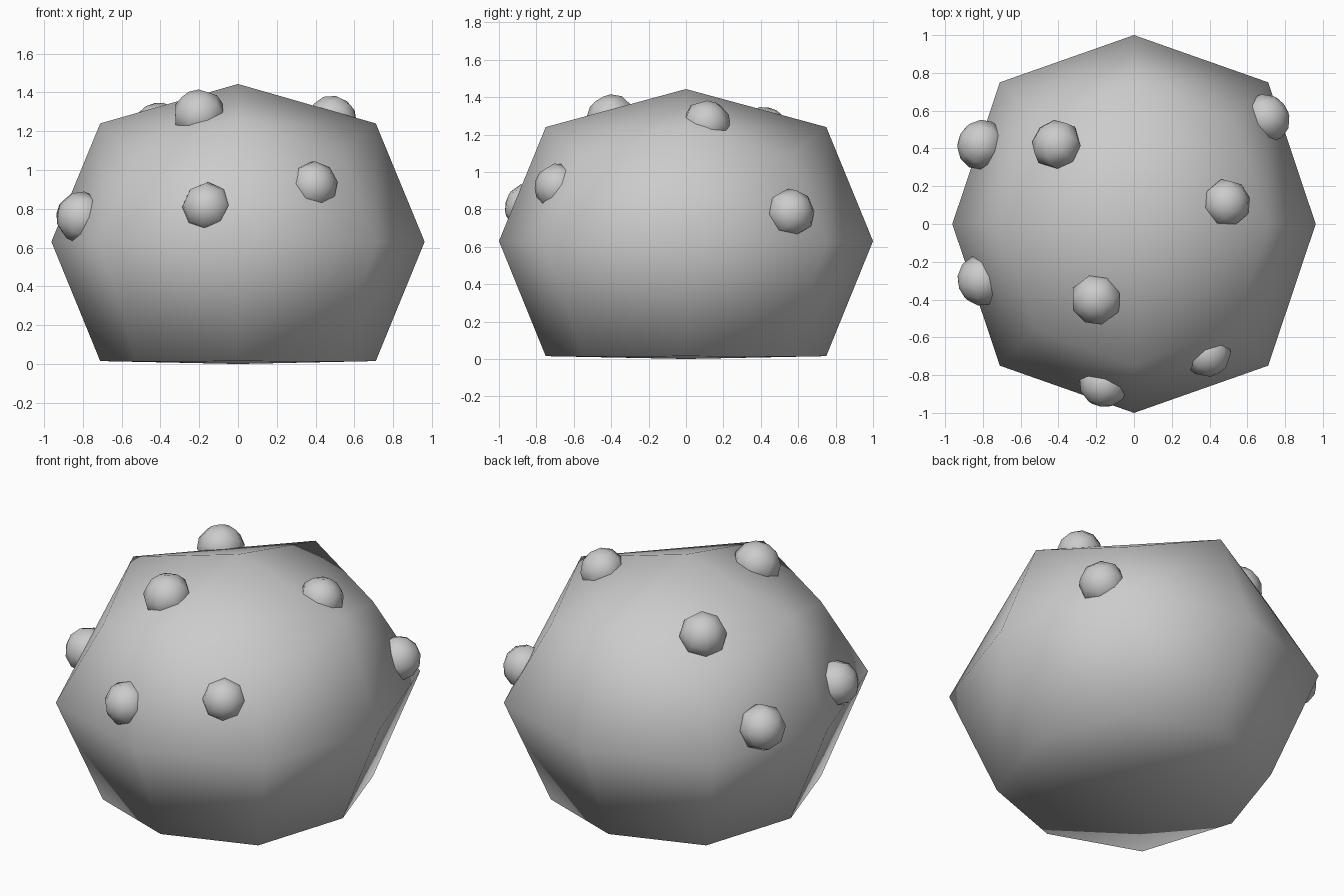
import bpy, bmesh
from mathutils import Vector

if "Cube" in bpy.data.objects:
    bpy.data.objects.remove(bpy.data.objects["Cube"])

MID = 0.63                      # height of the body's widest level


def finish(bm, name):
    bmesh.ops.recalc_face_normals(bm, faces=bm.faces)
    for f in bm.faces:
        f.smooth = True
    mesh = bpy.data.meshes.new(name)
    bm.to_mesh(mesh)
    bm.free()
    ob = bpy.data.objects.new(name, mesh)
    bpy.context.collection.objects.link(ob)
    return ob


# Body: rounded cube of 26 points (face centres, edge midpoints, corners), flattened base
bm = bmesh.new()
FACTOR = {1: 1.0, 2: 0.75, 3: 0.556}
BASE = {1: 0.0, 2: 0.015, 3: 0.012}
for i in (-1, 0, 1):
    for j in (-1, 0, 1):
        for k in (-1, 0, 1):
            n = abs(i) + abs(j) + abs(k)
            if n == 0:
                continue
            f = FACTOR[n]
            sx = 0.962 if n == 1 else 0.947
            z = BASE[n] if k < 0 else MID + 0.813 * f * k
            bm.verts.new((sx * f * i, f * j, z))
bmesh.ops.convex_hull(bm, input=bm.verts)
finish(bm, "body")

# Bumps: small low-poly domes, half sunk and facing outwards: centre and radius
BUMPS = [
    ((0.70, 0.56, 0.78), 0.132),
    ((0.49, 0.11, 1.26), 0.13),
    ((-0.41, 0.42, 1.22), 0.135),
    ((-0.81, 0.42, 0.76), 0.135),
    ((-0.20, -0.40, 1.285), 0.138),
    ((-0.81, -0.30, 0.755), 0.135),
    ((-0.16, -0.85, 0.81), 0.13),
    ((0.39, -0.69, 0.92), 0.128),
]
for num, (pos, r) in enumerate(BUMPS, 1):
    bm = bmesh.new()
    bmesh.ops.create_uvsphere(bm, u_segments=8, v_segments=6, radius=r)
    bmesh.ops.scale(bm, vec=(1, 1, 0.92), verts=bm.verts)
    ob = finish(bm, f"bump_{num}")
    ob.location = pos
    out = Vector(pos) - Vector((0, 0, MID))
    ob.rotation_euler = out.to_track_quat('Z', 'Y').to_euler()
